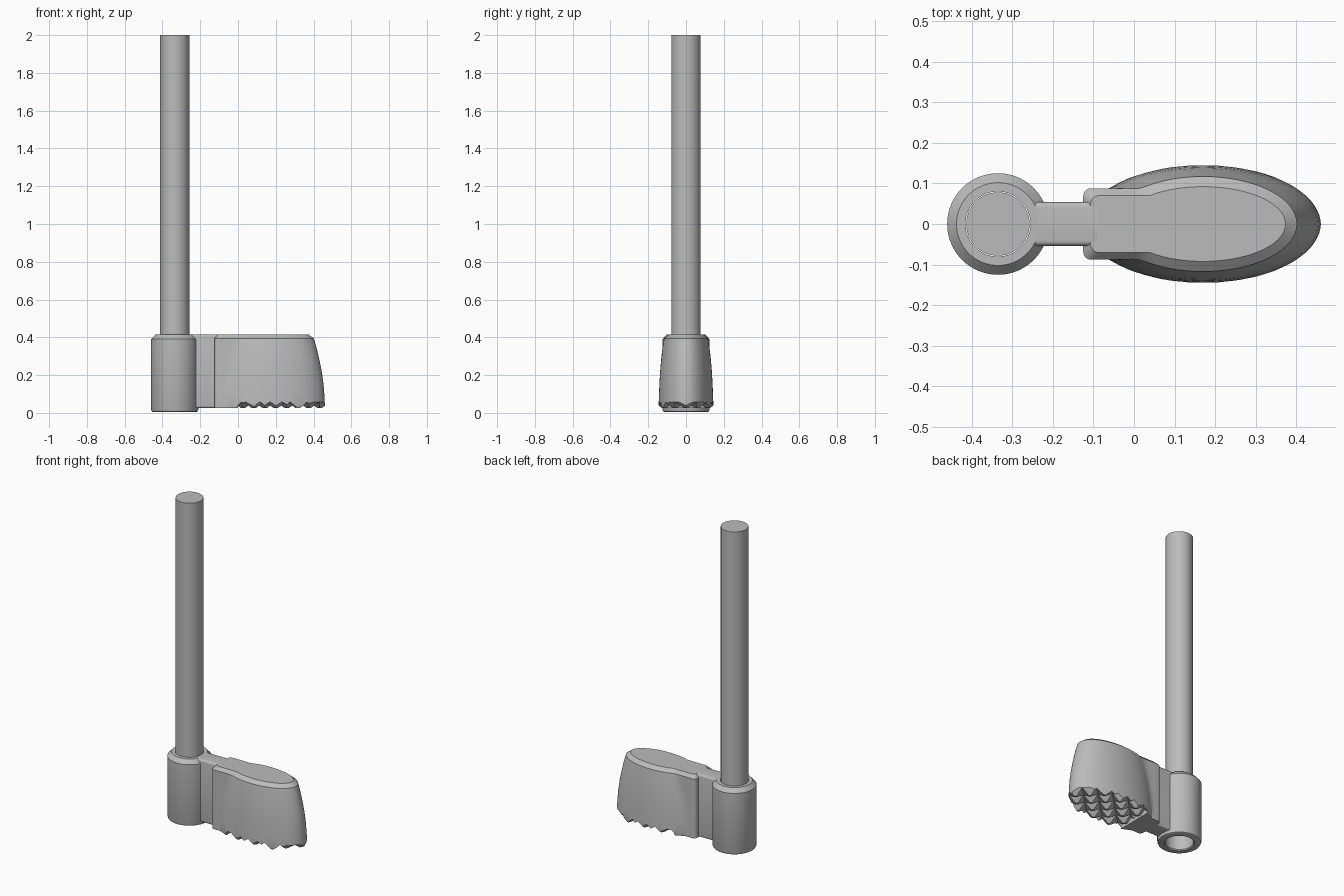
import bpy, bmesh, math
from mathutils import Vector

if "Cube" in bpy.data.objects:
    bpy.data.objects.remove(bpy.data.objects["Cube"])

grey = bpy.data.materials.new("plain_grey")
grey.diffuse_color = (0.5, 0.5, 0.5, 1)
grey.use_nodes = True
grey.node_tree.nodes["Principled BSDF"].inputs["Base Color"].default_value = grey.diffuse_color


def make(name, bm):
    bmesh.ops.recalc_face_normals(bm, faces=bm.faces)
    me = bpy.data.meshes.new(name)
    bm.to_mesh(me)
    bm.free()
    me.materials.append(grey)
    ob = bpy.data.objects.new(name, me)
    bpy.context.collection.objects.link(ob)
    return ob


def smooth(ob, angle=30):
    bpy.ops.object.select_all(action='DESELECT')
    ob.select_set(True)
    bpy.context.view_layer.objects.active = ob
    bpy.ops.object.shade_smooth_by_angle(angle=math.radians(angle))


def lathe(name, profile, cx, closed=False, n=64):
    """Revolve (radius, z) points round a vertical axis at x = cx."""
    bm = bmesh.new()
    vs = [bm.verts.new((cx + r, 0, z)) for r, z in profile]
    pairs = list(zip(vs, vs[1:])) + ([(vs[-1], vs[0])] if closed else [])
    es = [bm.edges.new(p) for p in pairs]
    bmesh.ops.spin(bm, geom=vs + es, cent=(cx, 0, 0), axis=(0, 0, 1),
                   angle=2 * math.pi, steps=n, use_duplicate=False)
    bmesh.ops.remove_doubles(bm, verts=bm.verts, dist=1e-5)
    ob = make(name, bm)
    smooth(ob)
    return ob


# Upright rod and the bored collar that holds it
AXIS = -0.335
lathe("rod", [(0, 0.3), (0.078, 0.3), (0.078, 2.0), (0, 2.0)], AXIS)
lathe("collar", [(0.08, 0.01), (0.085, 0.004), (0.113, 0.004), (0.121, 0.008),
                 (0.125, 0.018), (0.125, 0.39), (0.102, 0.415), (0.08, 0.415)],
      AXIS, closed=True)

# Connecting arm
bm = bmesh.new()
bmesh.ops.create_cube(bm, size=1)
for v in bm.verts:
    v.co = Vector((-0.17 + v.co.x * 0.16, v.co.y * 0.108, 0.22 + v.co.z * 0.39))
long_edges = [e for e in bm.edges
              if abs(e.verts[0].co.x - e.verts[1].co.x) > 0.1]
bmesh.ops.bevel(bm, geom=long_edges, offset=0.012, segments=4, profile=0.5,
                affect='EDGES')
smooth(make("arm", bm))

# Foot: lofted union of a neck block and an ellipse that narrows upward
# layer = z, ellipse half length, ellipse half width, neck inset
CX, R, N = 0.17, 0.02, 40
layers = [(0.025, 0.286, 0.142, 0), (0.04, 0.29, 0.145, 0), (0.1, 0.287, 0.143, 0),
          (0.16, 0.282, 0.1405, 0), (0.22, 0.273, 0.137, 0), (0.28, 0.261, 0.132, 0),
          (0.34, 0.247, 0.125, 0), (0.395, 0.231, 0.117, 0), (0.415, 0.203, 0.092, 0.018)]


def outline(a, b, inset):
    x0, hb, tip = -0.125 + inset, 0.088 - inset, CX + a
    xs = [x0 + R * (1 - math.cos(i * math.pi / 10)) for i in range(5)]
    xs += [x0 + R + (tip - x0 - R) * math.sin(i / N * math.pi / 2) for i in range(N)]
    half = []
    for x in xs:
        d = max(0, R - (x - x0))
        block = hb - R + math.sqrt(max(0, R * R - d * d)) if x < 0.05 else 0
        half.append((x, max(block, b * math.sqrt(max(0, 1 - ((x - CX) / a) ** 2)))))
    return half + [(tip, 0)] + [(x, -y) for x, y in reversed(half)]


bm = bmesh.new()
rings = [[bm.verts.new((x, y, z)) for x, y in outline(a, b, i)] for z, a, b, i in layers]
for lo, hi in zip(rings, rings[1:]):
    for k in range(len(lo)):
        j = (k + 1) % len(lo)
        bm.faces.new((lo[k], lo[j], hi[j], hi[k]))
bm.faces.new(rings[0])
bm.faces.new(rings[-1])
foot = make("foot", bm)

# Diagonal V grooves across the sole make the grip studs
for name, s in (("groove_cutter_left", 1), ("groove_cutter_right", -1)):
    bm = bmesh.new()
    along, across = Vector((1, s, 0)).normalized(), Vector((-s, 1, 0)).normalized()
    for k in range(-6, 7):
        mid = Vector((0.2, 0, 0)) + across * (k + 0.5) * 0.082
        ends = [[bm.verts.new(mid + along * t + across * w + Vector((0, 0, z)))
                 for w, z in ((-0.039, 0.02), (0.039, 0.02), (0, 0.059))]
                for t in (-0.6, 0.6)]
        bm.faces.new(ends[0])
        bm.faces.new(ends[1])
        for i in range(3):
            j = (i + 1) % 3
            bm.faces.new((ends[0][i], ends[0][j], ends[1][j], ends[1][i]))
    # grooves stop where the neck begins
    cut = bmesh.ops.bisect_plane(bm, geom=bm.verts[:] + bm.edges[:] + bm.faces[:],
                                 plane_co=(0.0, 0, 0), plane_no=(-1, 0, 0), clear_outer=True)
    bmesh.ops.holes_fill(bm, edges=[e for e in bm.edges if e.is_boundary], sides=0)
    cutter = make(name, bm)
    cutter.hide_render = True
    mod = foot.modifiers.new(name, 'BOOLEAN')
    mod.operation, mod.solver, mod.object = 'DIFFERENCE', 'EXACT', cutter
    bpy.context.view_layer.objects.active = foot
    bpy.ops.object.modifier_apply(modifier=name)
    bpy.data.objects.remove(cutter)
smooth(foot, 25)
